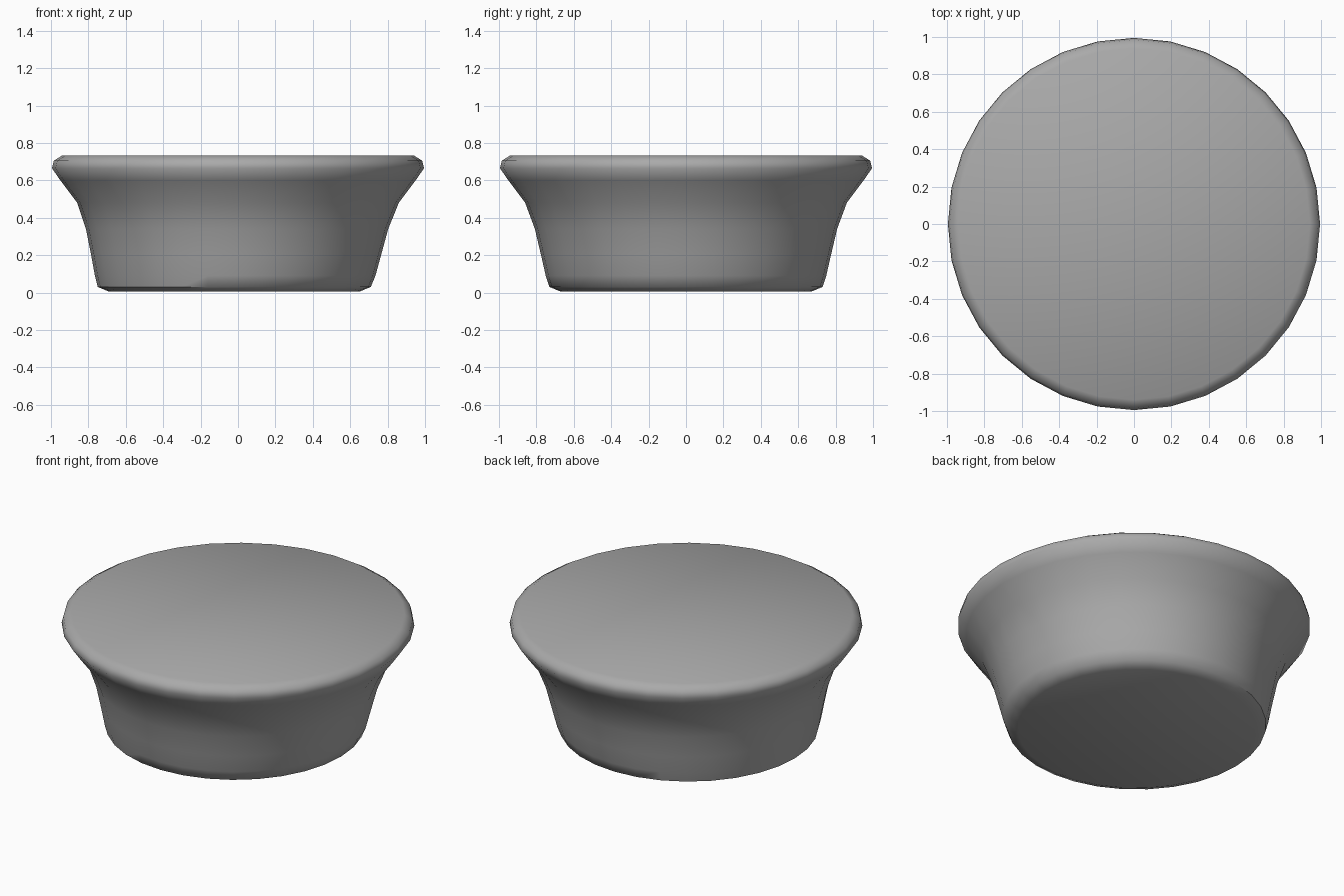
import bpy, bmesh, math

cube = bpy.data.objects.get("Cube")
if cube:
    bpy.data.objects.remove(cube, do_unlink=True)

# Plain grey finish
grey = bpy.data.materials.new("plain grey")
grey.use_nodes = True
colour = (0.4, 0.4, 0.4, 1)
grey.diffuse_color = colour
grey.node_tree.nodes["Principled BSDF"].inputs["Base Color"].default_value = colour

# Flared knob outline: radius, height, sideways shift of the ring
SIDES = 32
PROFILE = [
    (0.67, 0.005, -0.02), (0.73, 0.03, -0.02), (0.75, 0.09, -0.015),
    (0.775, 0.2, -0.01), (0.808, 0.34, -0.005), (0.86, 0.48, 0),
    (0.95, 0.6, 0), (0.995, 0.665, 0), (0.985, 0.705, 0), (0.94, 0.733, 0),
]

bm = bmesh.new()
rings = []
for radius, height, shift in PROFILE:
    ring = []
    for i in range(SIDES):
        a = math.tau * i / SIDES
        ring.append(bm.verts.new((shift + radius * math.cos(a), radius * math.sin(a), height)))
    rings.append(ring)

# Side walls between neighbouring rings
for low, high in zip(rings, rings[1:]):
    for i in range(SIDES):
        j = (i + 1) % SIDES
        bm.faces.new((low[i], low[j], high[j], high[i]))

# Flat base and flat top
bm.faces.new(reversed(rings[0]))
bm.faces.new(rings[-1])
bm.normal_update()

mesh = bpy.data.meshes.new("round_knob")
bm.to_mesh(mesh)
bm.free()
mesh.materials.append(grey)
knob = bpy.data.objects.new("round_knob", mesh)
bpy.context.collection.objects.link(knob)

# Soft shading over the rounded rim and base edge
bpy.ops.object.select_all(action="DESELECT")
knob.select_set(True)
bpy.context.view_layer.objects.active = knob
bpy.ops.object.shade_smooth_by_angle(angle=math.radians(50))
